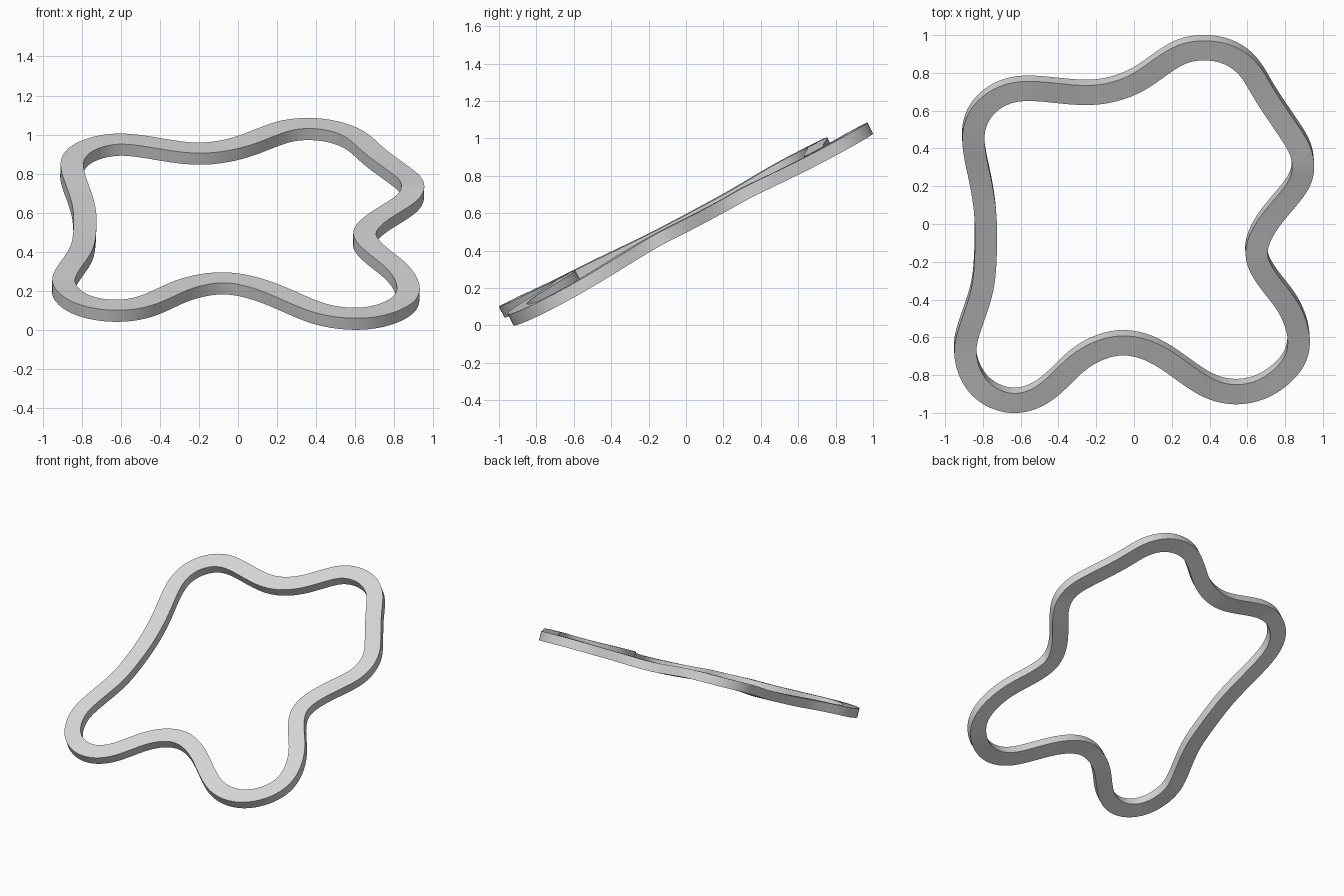
import bpy, bmesh
from mathutils import Vector

if "Cube" in bpy.data.objects:
    bpy.data.objects.remove(bpy.data.objects["Cube"])

WIDTH, THICK = 0.117, 0.067
NORMAL = Vector((0.04, -0.52, 1)).normalized()   # tilt of the whole loop

# Centre line of the top face: x, y, lift off the tilted plane
PATH = [
    (-.90, -.68, -.025), (-.835, -.855, -.012), (-.74, -.927, -.005), (-.63, -.952, 0),
    (-.525, -.927, 0), (-.43, -.865, 0), (-.275, -.712, 0), (-.075, -.637, .005),
    (.10, -.675, 0), (.32, -.828, -.004), (.42, -.882, -.01), (.53, -.905, -.015),
    (.66, -.885, -.022), (.78, -.812, -.026), (.855, -.72, -.025), (.877, -.62, -.022),
    (.82, -.44, -.01), (.70, -.29, 0), (.64, -.16, .005), (.70, -.01, .005),
    (.825, .14, .01), (.88, .22, .015), (.898, .30, .02), (.88, .39, .016),
    (.83, .475, .01), (.69, .68, 0), (.605, .825, 0), (.50, .898, 0),
    (.38, .92, 0), (.26, .903, -.004), (.16, .845, -.01), (0, .733, -.02),
    (-.22, .674, -.03), (-.55, .707, -.006), (-.67, .69, -.007), (-.765, .637, -.01),
    (-.83, .555, -.012), (-.854, .45, -.015), (-.815, .24, -.03), (-.785, .05, -.033),
    (-.785, -.18, -.035), (-.80, -.35, -.03), (-.86, -.53, -.025),
]


def closed_curve(points, steps):
    """Smooth closed curve through the points, eased for uneven spacing."""
    n, out = len(points), []
    gap = [(points[(i + 1) % n] - points[i]).length for i in range(n)]
    # Tangent per unit length at each point
    slope = []
    for i in range(n):
        before, after = gap[i - 1], gap[i]
        v0 = (points[i] - points[i - 1]) / before
        v1 = (points[(i + 1) % n] - points[i]) / after
        slope.append((v0 * after + v1 * before) / (before + after))
    for i in range(n):
        b, c = points[i], points[(i + 1) % n]
        m0, m1 = slope[i] * gap[i], slope[(i + 1) % n] * gap[i]
        for s in range(steps):
            t = s / steps
            out.append(b * (2 * t ** 3 - 3 * t ** 2 + 1) + m0 * (t ** 3 - 2 * t ** 2 + t)
                       + c * (3 * t ** 2 - 2 * t ** 3) + m1 * (t ** 3 - t ** 2))
    for _ in range(8):
        out = [(out[i - 1] + 2 * out[i] + out[(i + 1) % len(out)]) / 4 for i in range(len(out))]
    return out


centre = closed_curve(
    [Vector((x, y, 0.596 + 0.52 * y - 0.04 * x + lift)) for x, y, lift in PATH], 6)

# Sweep a rectangular section along the loop
bm = bmesh.new()
rings = []
count = len(centre)
for i, p in enumerate(centre):
    tangent = centre[(i + 1) % count] - centre[i - 1]
    side = NORMAL.cross(tangent).normalized() * WIDTH / 2
    down = side.cross(tangent).normalized() * THICK
    if down.z > 0:
        down = -down
    rings.append([bm.verts.new(v) for v in (p + side, p - side, p - side + down, p + side + down)])
for i in range(count):
    a, b = rings[i], rings[(i + 1) % count]
    for k in range(4):
        m = (k + 1) % 4
        bm.faces.new((a[k], a[m], b[m], b[k]))
bmesh.ops.recalc_face_normals(bm, faces=bm.faces)

# Rest on the ground
low = min(v.co.z for v in bm.verts)
bmesh.ops.translate(bm, verts=bm.verts, vec=(0, 0, -low))

mesh = bpy.data.meshes.new("wavy_loop")
bm.to_mesh(mesh)
bm.free()
grey = bpy.data.materials.new("light_grey")
grey.diffuse_color = (0.67, 0.67, 0.67, 1)
grey.use_nodes = True
grey.node_tree.nodes["Principled BSDF"].inputs["Base Color"].default_value = grey.diffuse_color
mesh.materials.append(grey)
loop = bpy.data.objects.new("wavy_loop", mesh)
bpy.context.collection.objects.link(loop)
bpy.context.view_layer.objects.active = loop
loop.select_set(True)
bpy.ops.object.shade_smooth_by_angle()
